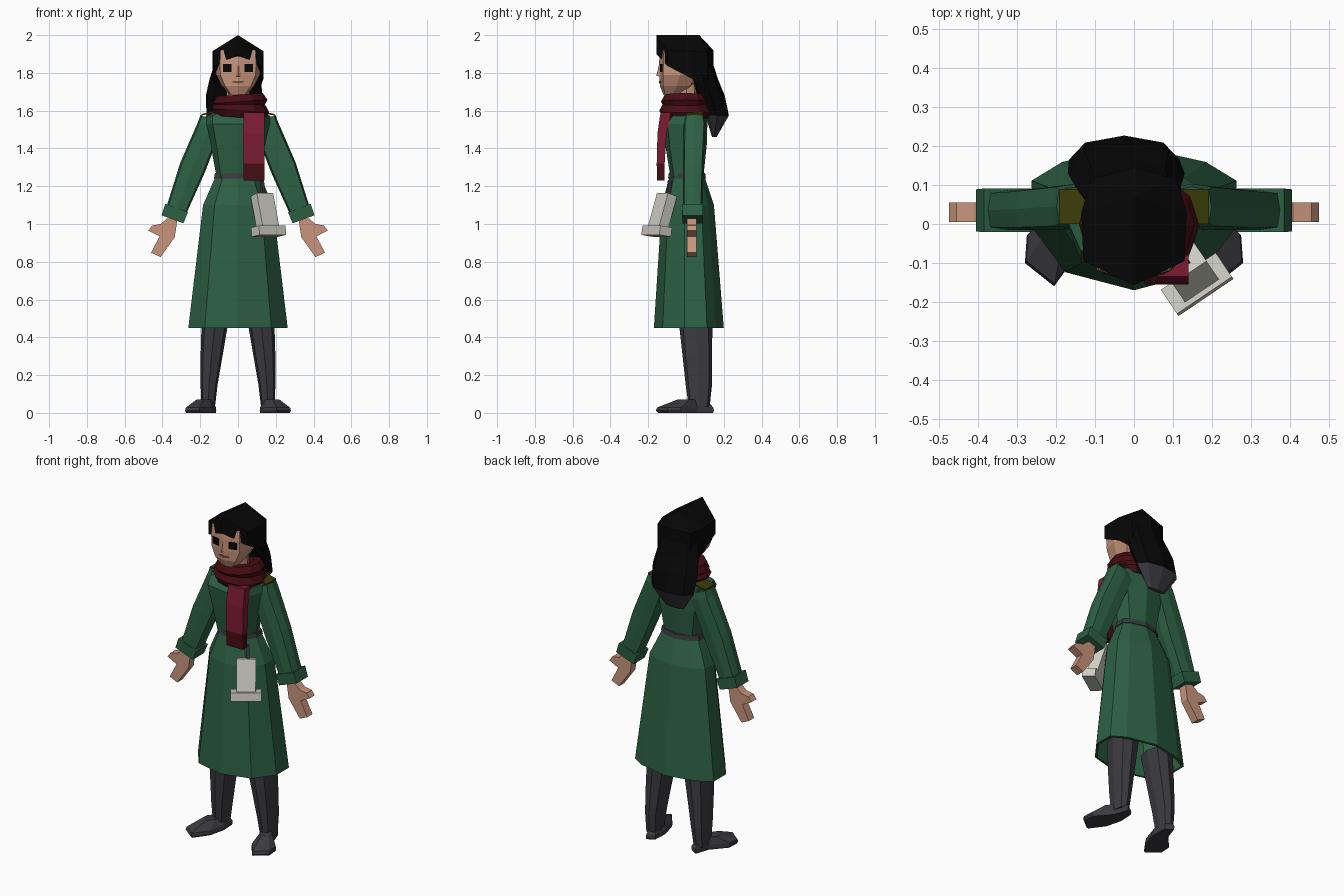
import bpy, bmesh, math
from mathutils import Vector, Matrix

if "Cube" in bpy.data.objects:
    bpy.data.objects.remove(bpy.data.objects["Cube"])

def mat(name, r, g, b):
    m = bpy.data.materials.new(name)
    m.diffuse_color = (r, g, b, 1)
    m.use_nodes = True
    m.node_tree.nodes["Principled BSDF"].inputs["Base Color"].default_value = m.diffuse_color
    return m

GREEN = mat("coat_green", 0.026, 0.118, 0.057)
BLACK = mat("hair_black", 0.002, 0.002, 0.002)
GREY = mat("charcoal", 0.045, 0.043, 0.052)
SKIN = mat("skin", 0.58, 0.3, 0.2)
DARKRED = mat("scarf_dark_red", 0.06, 0.004, 0.006)
CRIMSON = mat("scarf_crimson", 0.2, 0.011, 0.032)
OLIVE = mat("olive", 0.045, 0.045, 0.003)
WHITE = mat("off_white", 0.62, 0.61, 0.54)
BROWN = mat("lip_brown", 0.2, 0.07, 0.045)


def shell(name, rings, mats, top=True, bottom=True, apex=None, mirror=False, rule=None):
    """Skin a list of point rings (bottom to top or reverse) into a flat-faced mesh."""
    bm = bmesh.new()
    vr = [[bm.verts.new(p) for p in r] for r in rings]
    n = len(vr[0])
    for a, b in zip(vr, vr[1:]):
        for i in range(n):
            bm.faces.new((a[i], a[(i + 1) % n], b[(i + 1) % n], b[i]))
    if apex:
        v = bm.verts.new(apex)
        for i in range(n):
            bm.faces.new((vr[-1][i], vr[-1][(i + 1) % n], v))
    elif top:
        bm.faces.new(vr[-1])
    if bottom:
        bm.faces.new(vr[0][::-1])
    bmesh.ops.recalc_face_normals(bm, faces=bm.faces)
    mats = mats if isinstance(mats, list) else [mats]
    if rule:
        for f in bm.faces:
            f.material_index = rule(f.calc_center_median())
    me = bpy.data.meshes.new(name)
    bm.to_mesh(me)
    bm.free()
    for m in mats:
        me.materials.append(m)
    ob = bpy.data.objects.new(name, me)
    bpy.context.collection.objects.link(ob)
    if mirror:
        ob.modifiers.new("mirror", 'MIRROR')
    return ob


def polygon(n, sq=1):
    """Unit cross-section with half-extents of one; sq pushes the diagonals outward."""
    if n == 4:
        return [(1, 1), (-1, 1), (-1, -1), (1, -1)]
    pts = [(math.cos(math.tau * i / n), math.sin(math.tau * i / n)) for i in range(n)]
    return [(u, v) if i % 2 == 0 else (u * sq, v * sq) for i, (u, v) in enumerate(pts)]


def loft(name, specs, mats, n=8, tilt=0, sq=1, shape=None, **kw):
    """Stack sections (x, y, z, half width, half depth); tilt leans them about y."""
    t = math.radians(tilt)
    unit = shape or polygon(n, sq)
    return shell(name, [[(x + rx * u * math.cos(t), y + ry * v, z + rx * u * math.sin(t))
                         for u, v in unit] for x, y, z, rx, ry in specs], mats, **kw)


def prism(name, pts, y0, y1, m, slope=0, **kw):
    """Extrude an x-z outline in y; slope shears y along x."""
    return shell(name, [[(x, y + slope * x, z) for x, z in pts] for y in (y0, y1)], m, **kw)


def box(name, loc, size, rot, m):
    q = Matrix.Rotation(rot[1], 4, 'Z') @ Matrix.Rotation(rot[0], 4, 'X')
    sx, sy, sz = [s / 2 for s in size]
    rings = [[Vector(loc) + q @ Vector((a * sx, b * sy, c * sz))
              for a, b in ((-1, -1), (1, -1), (1, 1), (-1, 1))] for c in (-1, 1)]
    return shell(name, rings, m)


# Coat: open skirt with thickness, torso, belt
side = [(0, -1), (.67, -.75), (1, -.12), (1, .52), (.7, .78), (0, 1)]
hem = side + [(-u, v) for u, v in side[4:0:-1]]
skirt = loft("coat_skirt", [(0, .015, .45, .263, .185), (0, .01, 1.1, .185, .138),
                            (0, .005, 1.26, .115, .09)], GREEN, shape=hem, bottom=False)
sol = skirt.modifiers.new("thickness", 'SOLIDIFY')
sol.thickness = 0.015
sol.offset = -1
loft("coat_torso", [(0, .005, 1.24, .112, .086), (0, 0, 1.42, .145, .11),
                    (0, -.005, 1.53, .17, .118), (0, .01, 1.572, .172, .1),
                    (0, .01, 1.603, .09, .075)], GREEN, sq=1.12)
loft("belt", [(0, .005, 1.242, .127, .1), (0, .005, 1.27, .122, .096)], GREY, shape=hem)

# Sleeves, cuffs, shoulder patches
loft("sleeve", [(.335, .035, 1.05, .054, .05), (.24, .038, 1.3, .07, .054),
                (.15, .045, 1.52, .065, .058), (.148, .045, 1.558, .054, .05)],
     GREEN, sq=1.22, tilt=20, mirror=True)
loft("cuff", [(.347, .035, 1.025, .062, .054), (.325, .035, 1.085, .064, .056)],
     GREEN, n=4, tilt=20, mirror=True)
prism("shoulder_patch", [(.11, 1.592), (.192, 1.574), (.192, 1.583), (.11, 1.601)],
      0, .09, OLIVE, mirror=True)

# Hands with outward thumbs
prism("hand", [(.32, 1.03), (.375, 1.03), (.41, 1.0), (.455, .992), (.475, .965), (.415, .935),
               (.46, .848), (.41, .825), (.335, .93)], .005, .055, SKIN, mirror=True)

# Legs and turned-out shoes
loft("leg", [(.158, .07, .03, .036, .055), (.153, .068, .15, .045, .07),
             (.14, .06, .3, .058, .078), (.12, .05, .5, .072, .09)],
     GREY, sq=1.1, mirror=True)
sole = [(.12, .12), (.165, .148), (.195, .06), (.275, -.03), (.28, -.1), (.205, -.16),
        (.14, -.07), (.115, .03)]
def shrink(k, z):
    return [(.16 + (x - .16) * k, .065 + (y - .065) * k, z) for x, y in sole]
shell("shoe", [shrink(.95, 0), shrink(1, .012), shrink(.97, .028), shrink(.5, .07)],
      GREY, mirror=True)

# Head and face
loft("neck", [(0, .01, 1.55, .06, .06), (0, .0, 1.74, .06, .06)], SKIN)
loft("head", [(0, -.07, 1.685, .045, .05), (0, -.05, 1.73, .085, .088),
              (0, -.032, 1.79, .116, .11), (0, -.03, 1.86, .118, .112),
              (0, -.03, 1.92, .113, .108)], SKIN, sq=1.14)
prism("eye", [(.034, 1.806), (.08, 1.806), (.08, 1.848), (.034, 1.848)],
      -.147, -.139, BLACK, slope=.24, mirror=True)
shell("nose", [[(-.018, -.135, 1.78), (0, -.157, 1.785), (.018, -.135, 1.78)],
               [(-.01, -.138, 1.84), (0, -.144, 1.84), (.01, -.138, 1.84)]], SKIN)
prism("mouth", [(0, 1.744), (.033, 1.75), (.028, 1.756), (0, 1.757)],
      -.143, -.135, BROWN, slope=.26, mirror=True)

# Hair: ridged cap with parted fringe, and the long back piece
half = [(0, -.157, 1.9, 2.0), (.13, -.095, 1.835, 1.918), (.135, .03, 1.77, 1.915),
        (.11, .115, 1.7, 1.91), (0, .145, 1.7, 1.92)]
loop = half + [(-x, y, a, b) for x, y, a, b in half[3:0:-1]]
shell("hair_cap", [[(x, y, a) for x, y, a, b in loop], [(x, y, b) for x, y, a, b in loop]],
      BLACK, apex=(0, .07, 2.0))
loft("hair_back", [(-.03, .15, 1.46, .06, .012), (-.025, .165, 1.575, .142, .062),
                   (-.02, .13, 1.68, .15, .075), (-.015, .095, 1.77, .135, .073),
                   (0, .06, 1.86, .12, .08)],
     [BLACK, GREY], rule=lambda c: 1 if c.z < 1.57 else 0)

# Scarf: two stacked wraps and a hanging end with a darker tip
for i, (z, R) in enumerate(((1.6, .112), (1.648, .102))):
    bpy.ops.mesh.primitive_torus_add(location=(.012, 0, z), major_radius=R, minor_radius=.042,
                                     major_segments=12, minor_segments=6)
    wrap = bpy.context.object
    wrap.name = "scarf_wrap_%d" % (i + 1)
    wrap.rotation_euler = (0, math.radians(4 - 8 * i), 0)
    wrap.scale = (1, .92, 1)
    wrap.data.materials.append(DARKRED)
    for p in wrap.data.polygons:
        p.use_smooth = False
loft("scarf_end", [(.085, -.134, 1.23, .055, .02), (.085, -.134, 1.32, .055, .021),
                   (.083, -.127, 1.48, .057, .024), (.085, -.107, 1.59, .055, .028)],
     [CRIMSON, DARKRED], n=4, rule=lambda c: 1 if c.z < 1.3 else 0)

# Hanging pale case: upright body, wide base, dark strap
turn = math.radians(34)
box("case_body", (.143, -.125, 1.065), (.105, .06, .19), (math.radians(-18), turn), WHITE)
box("case_base", (.162, -.155, .962), (.17, .075, .05), (math.radians(-8), turn), WHITE)
box("case_strap", (.13, -.09, 1.19), (.015, .02, .08), (math.radians(-10), turn), GREY)
